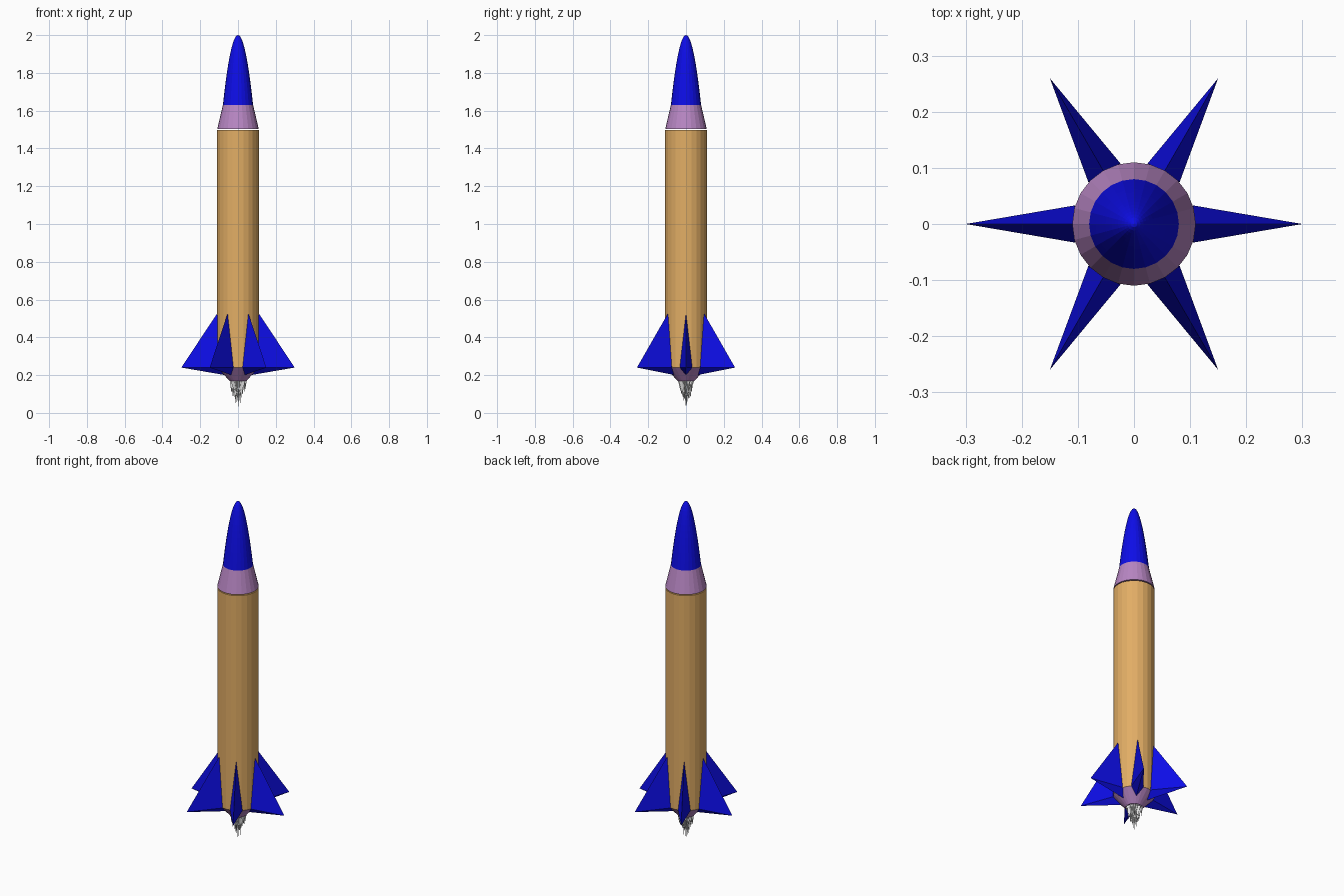
import bpy, bmesh, math, random
from mathutils import Matrix, Vector

random.seed(4)
SIDES = 24

cube = bpy.data.objects.get("Cube")
if cube:
    bpy.data.objects.remove(cube, do_unlink=True)


def material(name, rgb):
    mat = bpy.data.materials.new(name)
    mat.use_nodes = True
    mat.diffuse_color = (*rgb, 1)
    mat.node_tree.nodes["Principled BSDF"].inputs["Base Color"].default_value = (*rgb, 1)
    return mat


blue = material("blue", (0.004, 0.004, 0.8))
tan = material("tan", (0.76, 0.42, 0.13))
mauve = material("mauve", (0.48, 0.24, 0.55))
grey = material("pale grey", (0.75, 0.75, 0.75))


def finish(name, bm, mat):
    bmesh.ops.recalc_face_normals(bm, faces=bm.faces)
    mesh = bpy.data.meshes.new(name)
    bm.to_mesh(mesh)
    bm.free()
    mesh.materials.append(mat)
    obj = bpy.data.objects.new(name, mesh)
    bpy.context.collection.objects.link(obj)
    return obj


def turned(name, profile, mat):
    """Closed solid of revolution through (radius, height) pairs."""
    bm = bmesh.new()
    rings = []
    for r, z in profile:
        if r == 0:
            rings.append([bm.verts.new((0, 0, z))] * SIDES)
            continue
        angles = [math.tau * i / SIDES for i in range(SIDES)]
        rings.append([bm.verts.new((r * math.cos(a), r * math.sin(a), z)) for a in angles])
    for low, high in zip(rings, rings[1:]):
        for i in range(SIDES):
            j = (i + 1) % SIDES
            corners = dict.fromkeys((low[i], low[j], high[j], high[i]))
            bm.faces.new(list(corners))
    for ring in (rings[0], rings[-1]):
        if ring[0] is not ring[1]:
            bm.faces.new(ring)
    return finish(name, bm, mat)


# Fuselage, with a hairline seam under the shoulder
turned("tail_cone", [(0.045, 0.17), (0.11, 0.24)], mauve)
turned("body", [(0.11, 0.24), (0.11, 1.497)], tan)
turned("shoulder", [(0.11, 1.503), (0.08, 1.63)], mauve)

# Parabolic nose
steps = 14
nose = []
for k in range(steps + 1):
    u = 1 - k / steps
    nose.append((0.08 * u, 2 - 0.37 * u * u))
turned("nose", nose, blue)

# Six fins, each a diamond-based spike
for n in range(6):
    bm = bmesh.new()
    tip = bm.verts.new((0.3, 0, 0.24))
    root = [bm.verts.new(p) for p in
            ((0.108, 0, 0.53), (0.106, 0.033, 0.24), (0.068, 0, 0.2), (0.106, -0.033, 0.24))]
    for i in range(4):
        bm.faces.new((root[i], root[(i + 1) % 4], tip))
    bm.faces.new((root[0], root[1], root[2]))
    bm.faces.new((root[0], root[2], root[3]))
    bm.transform(Matrix.Rotation(n * math.tau / 6, 4, "Z"))
    finish(f"fin_{n + 1}", bm, blue)

# Exhaust: a ragged tuft of thin spikes, longest in the middle
bm = bmesh.new()
count = 70
for k in range(count):
    spread = math.sqrt(k / count)
    angle = k * 2.4
    out = Vector((math.cos(angle), math.sin(angle), 0))
    length = 0.175 if k == 0 else (0.165 - 0.095 * spread) * random.uniform(0.75, 1)
    top = out * 0.042 * spread + Vector((0, 0, 0.175))
    end = out * 0.036 * spread * random.uniform(0.5, 1.1)
    end.z = 0.175 - length
    base = [bm.verts.new(top + Vector((0.007 * math.cos(angle + i * math.tau / 3),
                                       0.007 * math.sin(angle + i * math.tau / 3), 0)))
            for i in range(3)]
    point = bm.verts.new(end)
    bm.faces.new(base)
    for i in range(3):
        bm.faces.new((base[i], base[(i + 1) % 3], point))
finish("exhaust", bm, grey)
